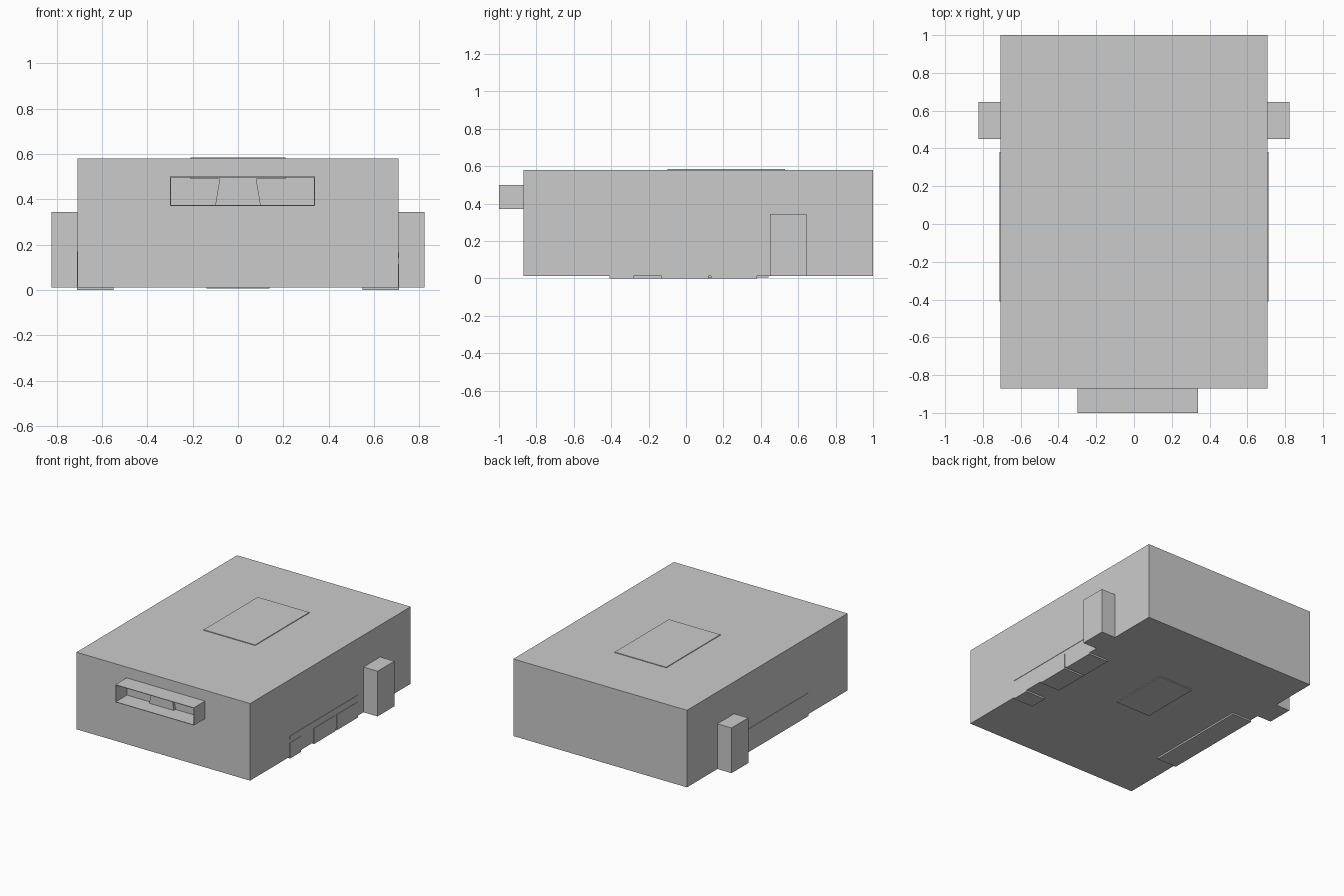
import bpy, bmesh

if "Cube" in bpy.data.objects:
    bpy.data.objects.remove(bpy.data.objects["Cube"])

grey = bpy.data.materials.new("plain_grey")
grey.diffuse_color = (0.6, 0.6, 0.6, 1)
grey.use_nodes = True
grey.node_tree.nodes["Principled BSDF"].inputs["Base Color"].default_value = grey.diffuse_color


def box(name, x, y, z):
    """Axis-aligned box from (min, max) ranges."""
    bm = bmesh.new()
    bmesh.ops.create_cube(bm, size=1)
    for v in bm.verts:
        for i, (lo, hi) in enumerate((x, y, z)):
            v.co[i] = lo if v.co[i] < 0 else hi
    me = bpy.data.meshes.new(name)
    bm.to_mesh(me)
    bm.free()
    me.materials.append(grey)
    ob = bpy.data.objects.new(name, me)
    bpy.context.collection.objects.link(ob)
    return ob


BOT, TOP, W = 0.012, 0.58, 0.708

# main body and thin raised plates on its top and underside
box("body", (-W, W), (-0.87, 1.0), (BOT, TOP))
box("top_plate", (-0.21, 0.21), (-0.10, 0.53), (TOP, 0.585))
box("underside_plate", (-0.14, 0.14), (-0.01, 0.44), (0.006, BOT))

# side blocks
for side, s in (("left", -1), ("right", 1)):
    box(side + "_side_block", sorted((s * W, s * 0.823)), (0.45, 0.645), (BOT, 0.345))

# front frame: thin-walled tube open to the front
X0, X1, Z0, Z1, T = -0.30, 0.34, 0.37, 0.50, 0.004
FY = (-1.0, -0.87)
box("frame_top", (X0, X1), FY, (Z1 - T, Z1))
box("frame_bottom", (X0, X1), FY, (Z0, Z0 + T))
box("frame_left", (X0, X0 + T), FY, (Z0, Z1))
box("frame_right", (X1 - T, X1), FY, (Z0, Z1))

# flared latch inside the frame
box("latch_lip", (-0.21, 0.21), (-0.885, -0.87), (0.49, 0.497))
latch = box("latch", (-0.08, 0.08), (-0.89, -0.87), (Z0 + T, 0.495))
for v in latch.data.vertices:
    if v.co.z < 0.4:
        v.co.x *= 1.25

# left trim: one plate wrapping from the side to the underside
box("left_trim_side", (-W - 0.003, -W), (-0.41, 0.38), (0, 0.17))
box("left_trim_under", (-W, -0.55), (-0.41, 0.38), (0, BOT))

# right trim: a long rail above three separate wrapping plates
box("right_trim_rail", (W, W + 0.003), (-0.41, 0.38), (0.14, 0.165))
for i, y in enumerate(((-0.41, -0.28), (-0.13, 0.12), (0.135, 0.38)), 1):
    box(f"right_trim_side_{i}", (W, W + 0.003), y, (0, 0.115))
    box(f"right_trim_under_{i}", (0.55, W), y, (0, BOT))
